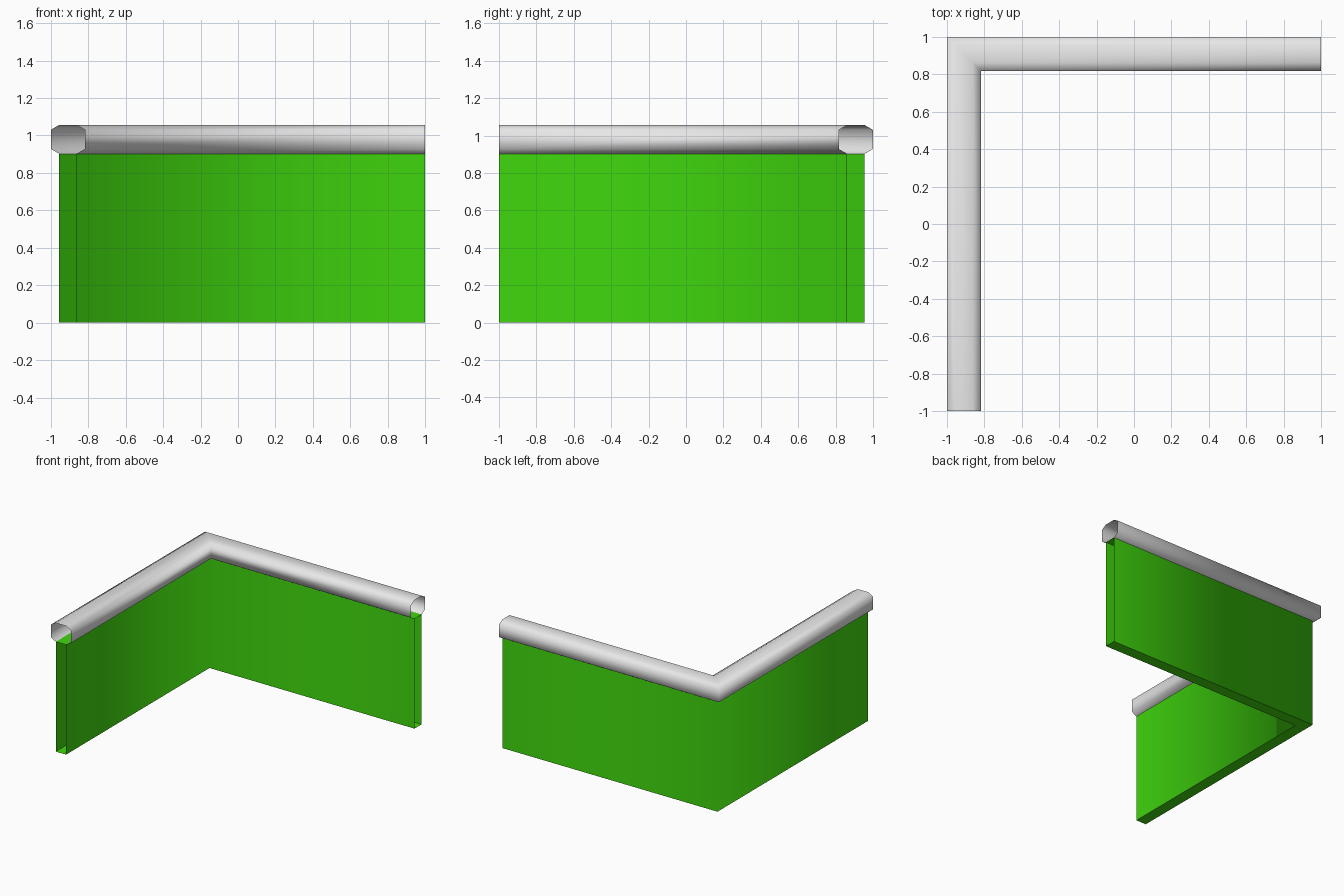
import bpy
import bmesh

# Remove the default cube only
cube = bpy.data.objects.get("Cube")
if cube:
    bpy.data.objects.remove(cube, do_unlink=True)


def make_material(name, rgb):
    mat = bpy.data.materials.new(name)
    mat.use_nodes = True
    mat.diffuse_color = (*rgb, 1)
    bsdf = mat.node_tree.nodes["Principled BSDF"]
    bsdf.inputs["Base Color"].default_value = (*rgb, 1)
    bsdf.inputs["Roughness"].default_value = 0.8
    return mat


def sweep_corner(name, profile, mat, closed, sharp_rims):
    """Sweep (inset, height) points along a mitred L path with open ends."""
    bm = bmesh.new()
    rows = []
    for inset, z in profile:
        path = [(-1 + inset, -1), (-1 + inset, 1 - inset), (1, 1 - inset)]
        rows.append([bm.verts.new((x, y, z)) for x, y in path])
    pairs = list(zip(rows, rows[1:]))
    if closed:
        pairs.append((rows[-1], rows[0]))
    for a, b in pairs:
        for i in range(2):
            face = bm.faces.new((a[i], a[i + 1], b[i + 1], b[i]))
            face.smooth = True
    # Keep the long horizontal rims crisp; the corner itself stays soft
    if sharp_rims:
        for row in rows:
            for a, b in zip(row, row[1:]):
                bm.edges.get((a, b)).smooth = False
    mesh = bpy.data.meshes.new(name)
    bm.normal_update()
    bm.to_mesh(mesh)
    bm.free()
    mesh.materials.append(mat)
    obj = bpy.data.objects.new(name, mesh)
    bpy.context.collection.objects.link(obj)
    return obj


green = make_material("leaf green", (0.05, 0.68, 0.004))
grey = make_material("light grey", (0.8, 0.8, 0.8))

# Hollow wall panel, open at both ends
OUTER, INNER, WALL_TOP = 0.045, 0.138, 0.902
wall = [(OUTER, 0), (OUTER, WALL_TOP), (INNER, WALL_TOP), (INNER, 0)]
sweep_corner("corner_wall", wall[::-1], green, True, True)

# Eight-sided rail tube sitting on the wall, open underneath and at the ends
WIDTH, TOP = 0.183, 1.056
rail = [(OUTER, WALL_TOP), (0, 0.928), (0, 1.03), (OUTER, TOP),
        (INNER, TOP), (WIDTH, 1.03), (WIDTH, 0.928), (INNER, WALL_TOP)]
sweep_corner("top_rail", rail[::-1], grey, False, False)
